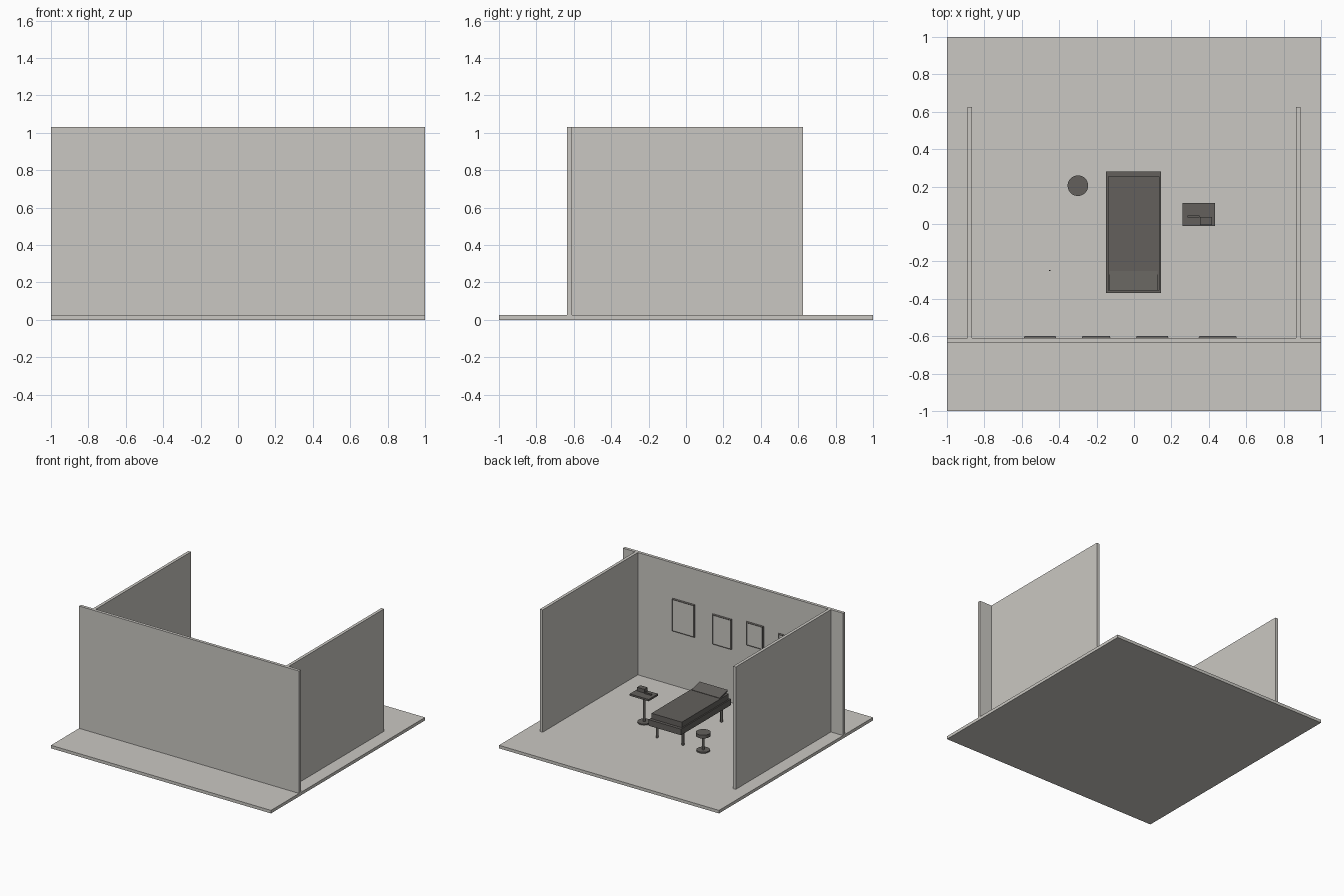
import bpy, bmesh
from mathutils import Vector

if "Cube" in bpy.data.objects:
    bpy.data.objects.remove(bpy.data.objects["Cube"], do_unlink=True)


def material(name, colour):
    m = bpy.data.materials.new(name)
    m.use_nodes = True
    m.diffuse_color = (*colour, 1)
    m.node_tree.nodes["Principled BSDF"].inputs["Base Color"].default_value = (*colour, 1)
    return m


PALE = material("pale_plaster", (0.59, 0.575, 0.54))
DARK = material("dark_grey", (0.125, 0.117, 0.108))


def finish(name, bm, *mats):
    mesh = bpy.data.meshes.new(name)
    bm.normal_update()
    bm.to_mesh(mesh)
    bm.free()
    for m in mats:
        mesh.materials.append(m)
    ob = bpy.data.objects.new(name, mesh)
    bpy.context.collection.objects.link(ob)
    return ob


def box_mesh(x, y, z):
    """Box from (low, high) pairs on each axis."""
    bm = bmesh.new()
    bmesh.ops.create_cube(bm, size=1)
    for v in bm.verts:
        v.co = Vector([(lo + hi) / 2 + c * (hi - lo) for c, (lo, hi) in zip(v.co, (x, y, z))])
    return bm


def box(name, x, y, z, mat):
    return finish(name, box_mesh(x, y, z), mat)


def disc(name, x, y, radius, low, high, sides=32):
    bm = bmesh.new()
    bmesh.ops.create_cone(bm, cap_ends=True, segments=sides, radius1=radius,
                          radius2=radius, depth=high - low)
    bmesh.ops.translate(bm, verts=bm.verts, vec=(x, y, (low + high) / 2))
    for f in bm.faces:
        f.smooth = len(f.verts) == 4
    for e in bm.edges:
        e.smooth = all(f.smooth for f in e.link_faces)
    return finish(name, bm, DARK)


# Room shell
FLOOR = 0.025
box("floor", (-1, 1), (-1, 1), (0, FLOOR), PALE)
box("front_wall", (-1, 1), (-0.635, -0.61), (FLOOR, 1.03), PALE)
for side, lo, hi in (("right", -0.89, -0.865), ("left", 0.865, 0.89)):
    box(side + "_wall", (lo, hi), (-0.61, 0.625), (FLOOR, 1.03), PALE)


# Framed pictures: dark tapered frame with a pale inset canvas
def picture(name, x, z):
    bm = box_mesh(x, (-0.61, -0.599), z)
    face = max(bm.faces, key=lambda f: f.calc_center_median().y)
    mid = face.calc_center_median()
    for v in face.verts:
        for axis in (0, 2):
            v.co[axis] -= 0.005 if v.co[axis] > mid[axis] else -0.005
    bm.normal_update()
    bmesh.ops.inset_region(bm, faces=[face], thickness=0.004, depth=-0.002)
    face.material_index = 1
    finish(name, bm, DARK, PALE)


pictures = (((0.345, 0.55), (0.47, 0.74)), ((0.01, 0.185), (0.46, 0.71)),
            ((-0.28, -0.125), (0.535, 0.73)), ((-0.59, -0.415), (0.49, 0.71)))
for i, (x, z) in enumerate(pictures):
    picture(f"picture_{i + 1}", x, z)

# Treatment bed
box("bed_frame", (-0.15, 0.145), (-0.37, 0.28), (0.14, 0.19), DARK)
box("mattress", (-0.14, 0.135), (-0.355, 0.255), (0.19, 0.235), DARK)
for x in (-0.12, 0.115):
    for y in (-0.29, 0.21):
        disc("bed_leg", x, y, 0.01, FLOOR, 0.14, 16)

# Raised headrest, a slab sheared upwards towards the head
bm = box_mesh((-0.13, 0.125), (-0.355, -0.25), (0.225, 0.238))
for v in bm.verts:
    if v.co.y < -0.3:
        v.co.z += 0.027
finish("headrest", bm, DARK)


# Stool and side table share a pedestal
def pedestal(name, x, y, top):
    disc(name + "_base", x, y, 0.05, FLOOR, 0.035)
    disc(name + "_pole", x, y, 0.009, 0.035, top, 16)


pedestal("stool", -0.30, 0.205, 0.15)
disc("stool_seat", -0.30, 0.205, 0.055, 0.15, 0.177)
pedestal("table", 0.345, 0.05, 0.245)
box("table_top", (0.26, 0.433), (-0.01, 0.113), (0.245, 0.26), DARK)

# Small items on the table and floor
box("table_box", (0.352, 0.418), (-0.005, 0.038), (0.26, 0.29), DARK)
box("hand_tool", (0.285, 0.35), (0.036, 0.046), (0.26, 0.27), DARK)
box("floor_item", (-0.455, -0.447), (-0.252, -0.245), (FLOOR, 0.035), DARK)
